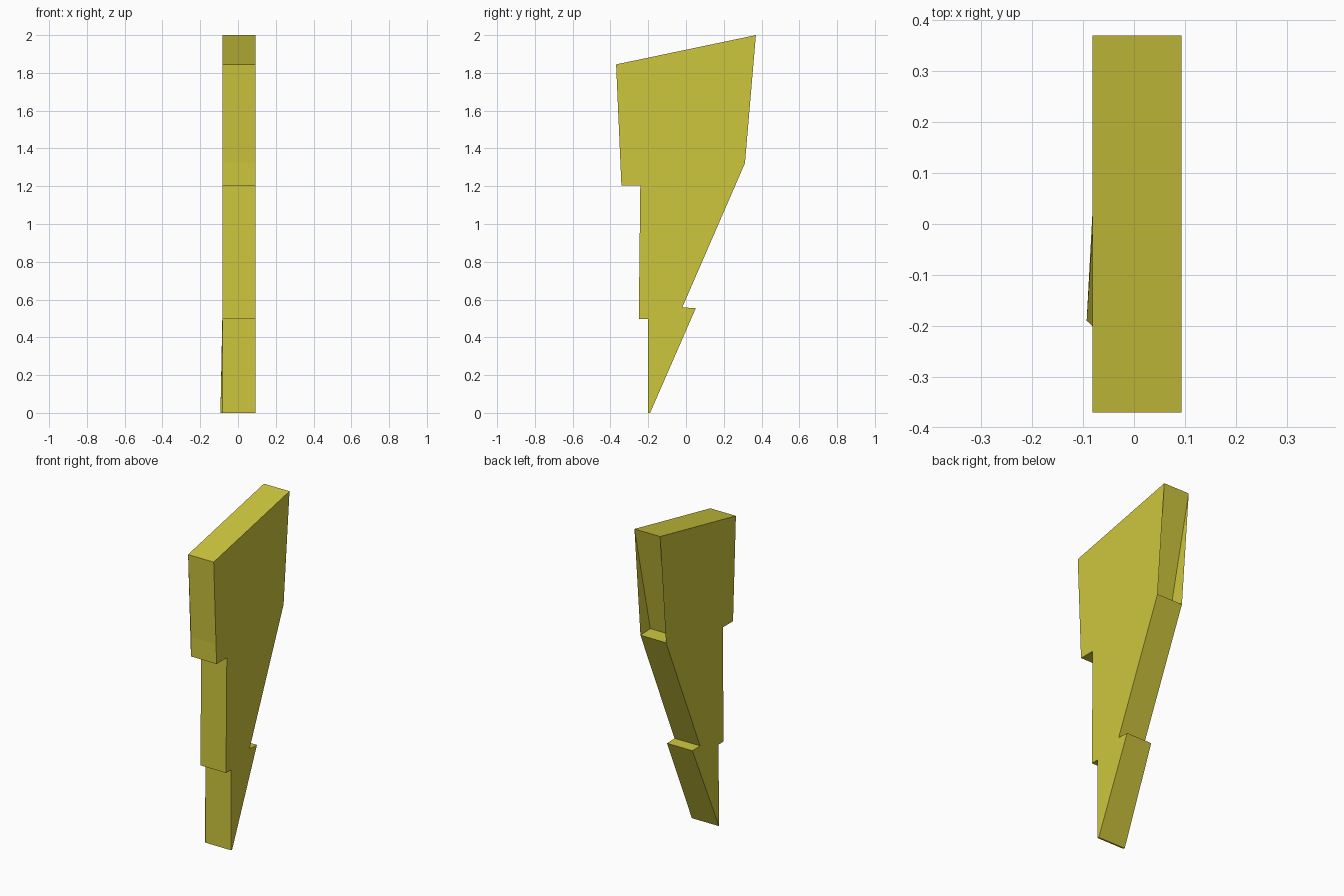
import bpy
import bmesh

cube = bpy.data.objects.get("Cube")
if cube:
    bpy.data.objects.remove(cube, do_unlink=True)

LEFT, RIGHT = 0.093, -0.082

# Single flat yellow
yellow = bpy.data.materials.new("olive_yellow")
yellow.use_nodes = True
colour = (0.61, 0.565, 0.047, 1)
yellow.diffuse_color = colour
yellow.node_tree.nodes["Principled BSDF"].inputs["Base Color"].default_value = colour


def slab(name, profile, shifts=None):
    """Thick plate from a (y, z) outline; shifts nudges right-side corners in x."""
    shifts = shifts or {}
    bm = bmesh.new()
    near = [bm.verts.new((RIGHT + shifts.get(i, 0), y, z)) for i, (y, z) in enumerate(profile)]
    far = [bm.verts.new((LEFT, y, z)) for y, z in profile]
    bm.faces.new(near)
    bm.faces.new(far[::-1])
    for i in range(len(profile)):
        j = (i + 1) % len(profile)
        bm.faces.new((near[i], far[i], far[j], near[j]))
    # Split the outlines so concave and slightly bent sides stay clean
    bmesh.ops.triangulate(bm, faces=[f for f in bm.faces if len(f.verts) > 4])
    bmesh.ops.recalc_face_normals(bm, faces=bm.faces)
    mesh = bpy.data.meshes.new(name)
    bm.to_mesh(mesh)
    bm.free()
    mesh.materials.append(yellow)
    obj = bpy.data.objects.new(name, mesh)
    bpy.context.collection.objects.link(obj)
    return obj


# Upper and middle bolt segments
slab("bolt_body", [
    (-0.37, 1.845), (-0.342, 1.325), (-0.342, 1.205), (-0.242, 1.205),
    (-0.25, 0.497), (-0.2, 0.497), (-0.02, 0.558), (0.312, 1.322),
    (0.215, 1.325), (0.37, 2.0),
])

# Lower point, its back edge leaning slightly to the right
slab("bolt_tip", [
    (-0.2, 0.497), (-0.2, 0), (-0.19, 0), (0.052, 0.555), (-0.02, 0.558),
], {2: -0.011, 3: 0.002})
